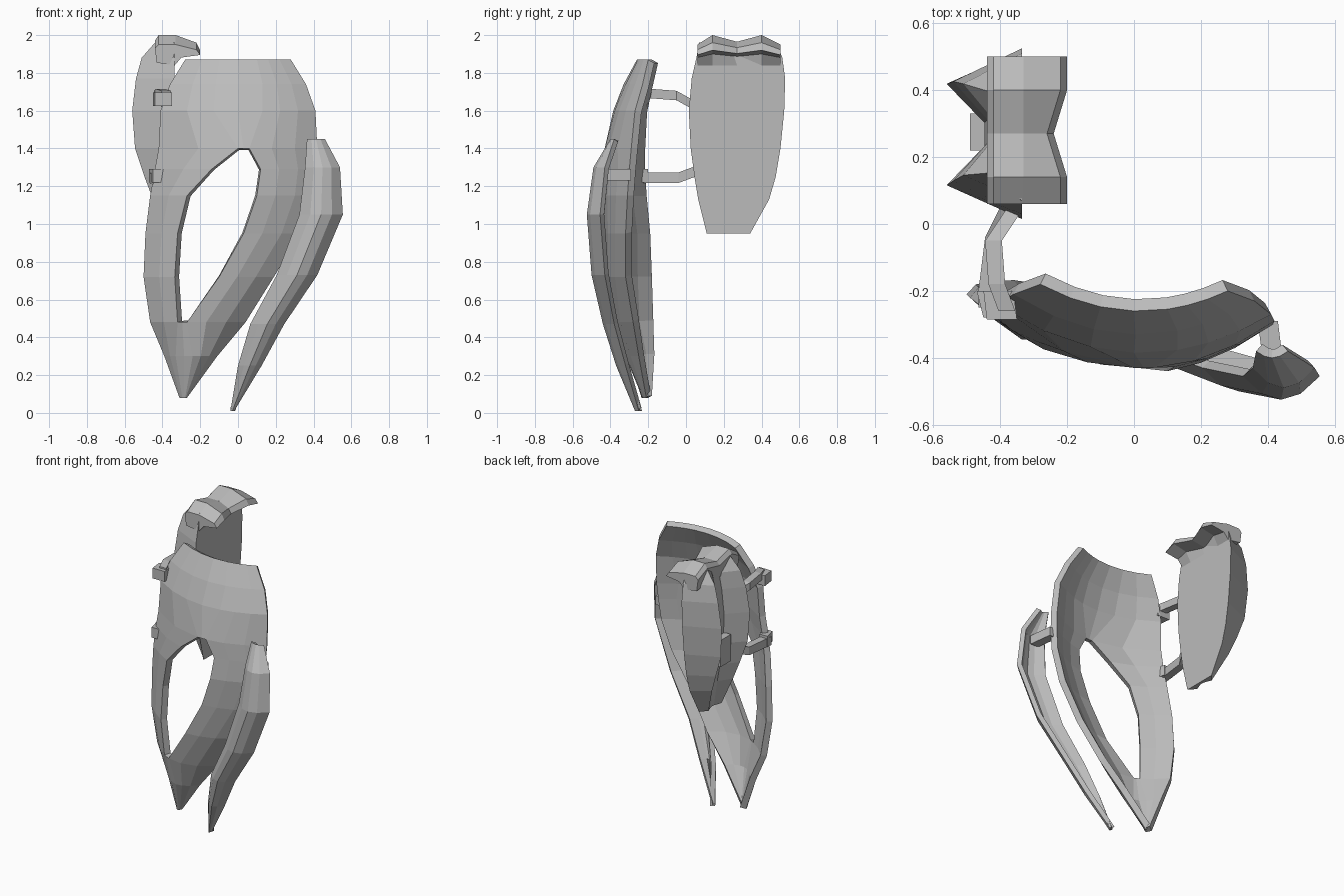
import bpy
import bmesh

if "Cube" in bpy.data.objects:
    bpy.data.objects.remove(bpy.data.objects["Cube"], do_unlink=True)

# One plain grey for the whole model
GREY = (0.5, 0.5, 0.5, 1.0)
metal = bpy.data.materials.new("plain_grey")
metal.use_nodes = True
metal.diffuse_color = GREY
shader = next(n for n in metal.node_tree.nodes if n.type == 'BSDF_PRINCIPLED')
shader.inputs["Base Color"].default_value = GREY
shader.inputs["Roughness"].default_value = 0.6


def lerp(a, b, t):
    return a + (b - a) * t


def skin(name, rows, closed=False, skip=None, thickness=0.0):
    """Join rows of points with quads; closed rows become a capped solid."""
    bm = bmesh.new()
    grid = [[bm.verts.new(p) for p in row] for row in rows]
    count = len(grid[0])
    for r in range(len(grid) - 1):
        for c in range(count if closed else count - 1):
            if skip and skip(r, c):
                continue
            n = (c + 1) % count
            bm.faces.new((grid[r][c], grid[r + 1][c], grid[r + 1][n], grid[r][n]))
    if closed:
        bm.faces.new(grid[0])
        bm.faces.new(grid[-1])
        bmesh.ops.recalc_face_normals(bm, faces=bm.faces[:])
    mesh = bpy.data.meshes.new(name)
    bm.to_mesh(mesh)
    bm.free()
    mesh.materials.append(metal)
    obj = bpy.data.objects.new(name, mesh)
    bpy.context.collection.objects.link(obj)
    if thickness:
        solid = obj.modifiers.new("thickness", 'SOLIDIFY')
        solid.thickness = thickness
        solid.offset = -1
    return obj


def bulged_row(z, xs, y_left, y_right, bulge):
    """A row of points that bows towards the front between its two ends."""
    row = []
    for x in xs:
        u = (x - xs[0]) / (xs[-1] - xs[0])
        row.append((x, lerp(y_left, y_right, u) - 4 * bulge * u * (1 - u), z))
    return row


def beam(name, path, half_width, half_height):
    """A square bar running front to back along a path."""
    corners = [(-1, -1), (1, -1), (1, 1), (-1, 1)]
    rows = [[(x + half_width * i, y, z + half_height * j) for i, j in corners]
            for x, y, z in path]
    return skin(name, rows, closed=True)


# Main shield: height, left edge, opening edges, right edge, edge depths, bulge
shield_levels = [
    (1.87, -.28, -.10, .10, .28, -.18, -.20, .07),
    (1.74, -.36, -.12, .13, .36, -.21, -.23, .11),
    (1.60, -.41, -.13, .13, .41, -.24, -.27, .13),
    (1.40, -.42, .00, .06, .42, -.25, -.29, .16),
    (1.29, -.44, -.14, .12, .415, -.25, -.30, .16),
    (1.15, -.465, -.27, .10, .40, -.24, -.31, .17),
    (.95, -.49, -.32, .03, .33, -.22, -.32, .16),
    (.72, -.50, -.335, -.10, .19, -.21, -.32, .15),
    (.48, -.465, -.32, -.27, .04, -.20, -.28, .13),
    (.30, -.39, -.33, -.24, -.11, -.19, -.25, .10),
    (.08, -.31, -.295, -.28, -.27, -.20, -.21, .03),
]
shield_rows = []
for z, left, hole_l, hole_r, right, y_l, y_r, bulge in shield_levels:
    xs = [left, lerp(left, hole_l, .5), hole_l, lerp(hole_l, hole_r, .5),
          hole_r, lerp(hole_r, right, .33), lerp(hole_r, right, .67), right]
    shield_rows.append(bulged_row(z, xs, y_l, y_r, bulge))
skin("main_shield", shield_rows, thickness=0.04,
     skip=lambda r, c: 3 <= r <= 7 and c in (2, 3))

# Side blade: height, left edge, right edge, edge depth, bulge
blade_levels = [
    (1.45, .365, .46, -.38, .02),
    (1.30, .355, .54, -.43, .06),
    (1.05, .325, .555, -.455, .07),
    (.73, .205, .42, -.43, .07),
    (.47, .065, .245, -.38, .06),
    (.25, .00, .125, -.32, .05),
    (.01, -.04, -.02, -.25, .02),
]
blade_rows = [bulged_row(z, [lerp(a, b, i / 4) for i in range(5)], y, y, bulge)
              for z, a, b, y, bulge in blade_levels]
skin("side_blade", blade_rows, thickness=0.03)

# Rear pod: flat inner face, two lobes outside with a valley between them
POD_FACE = -.335
pod_levels = [
    (1.96, -.44, .07, .48),
    (1.88, -.51, .055, .51),
    (1.77, -.54, .03, .525),
    (1.60, -.56, .015, .52),
    (1.40, -.545, .025, .50),
    (1.25, -.495, .045, .475),
    (1.13, -.45, .065, .44),
    (.95, -.375, .11, .34),
]
pod_rows = []
for z, peak, y0, y1 in pod_levels:
    valley = lerp(peak, POD_FACE, .5)
    section = [(POD_FACE, 0), (peak, .2), (valley, .43),
               (valley, .57), (peak, .8), (POD_FACE, 1)]
    pod_rows.append([(x, lerp(y0, y1, t), z) for x, t in section])
skin("rear_pod", pod_rows, closed=True)

# Hooked lip over the pod, dipping in the middle
lip_profile = [(-.44, 1.97), (-.42, 2.0), (-.33, 2.0), (-.22, 1.96),
               (-.20, 1.92), (-.30, 1.90), (-.335, 1.84), (-.43, 1.86)]
lip_stations = [(.06, 0, -.05), (.14, 0, 0), (.27, -.04, -.035),
                (.40, 0, 0), (.50, 0, -.05)]
lip_rows = []
for y, dx, dz in lip_stations:
    lip_rows.append([(x + (dx if x > -.32 else 0), y, z + dz * (z - 1.84) / .16)
                     for x, z in lip_profile])
skin("pod_lip", lip_rows, closed=True)

# Small block in the pod valley
beam("valley_block", [(-.455, .22, 1.38), (-.455, .33, 1.38)], .035, .09)

# Struts from the pod to the shield, and from the shield to the blade
beam("upper_strut", [(-.36, .04, 1.63), (-.42, -.05, 1.68),
                     (-.41, -.18, 1.69), (-.38, -.26, 1.68)], .025, .025)
beam("lower_strut", [(-.36, .08, 1.29), (-.42, -.04, 1.245),
                     (-.44, -.20, 1.245), (-.44, -.25, 1.24)], .025, .028)
beam("blade_strut", [(.40, -.29, 1.26), (.42, -.45, 1.26)], .03, .03)

# Clips gripping the shield edge
beam("upper_clip", [(-.405, -.20, 1.66), (-.395, -.285, 1.66)], .045, .035)
beam("lower_clip", [(-.44, -.20, 1.255), (-.42, -.28, 1.255)], .03, .035)
